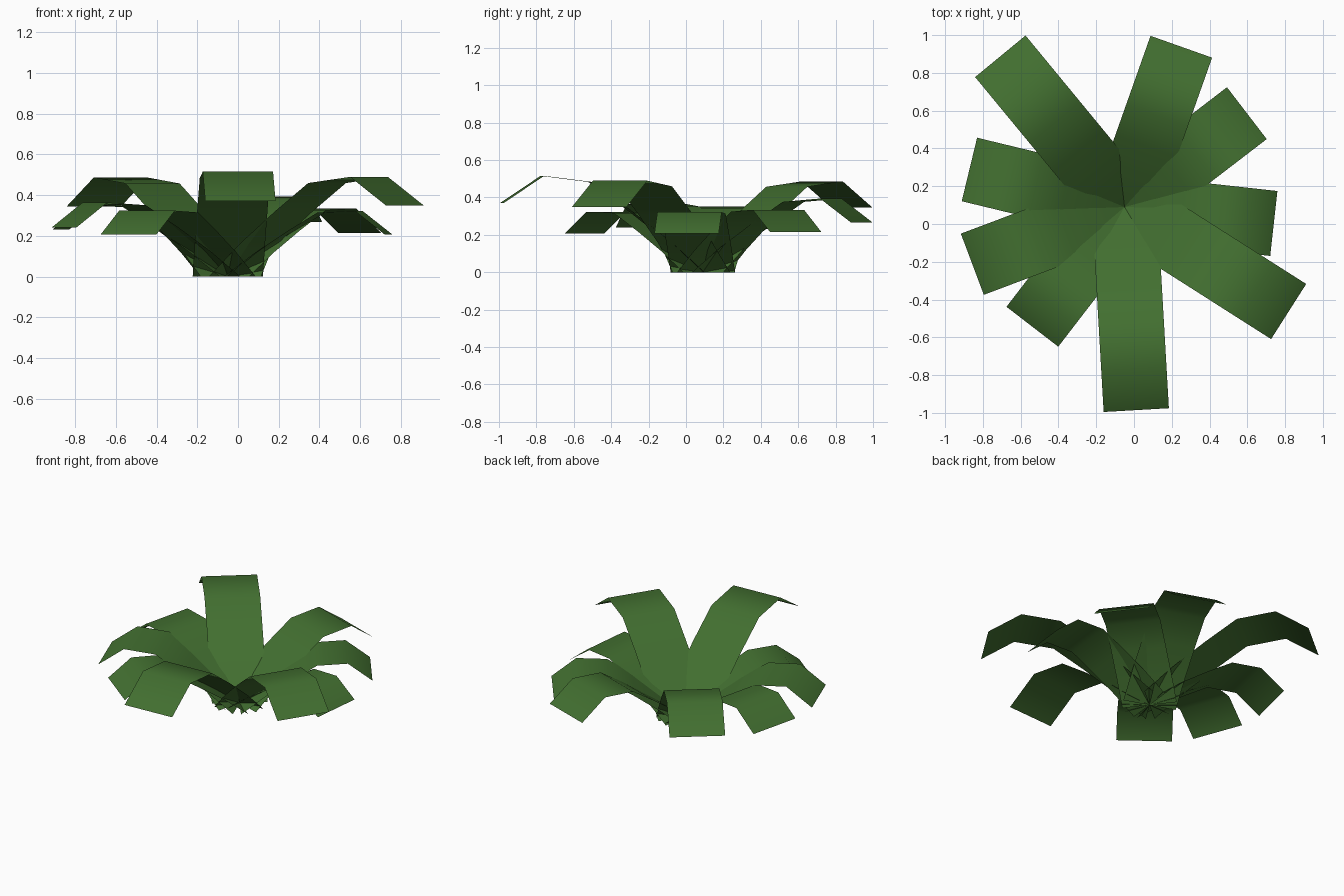
import bpy
import bmesh
from math import radians, sin, cos, atan2, hypot

cube = bpy.data.objects.get("Cube")
if cube:
    bpy.data.objects.remove(cube, do_unlink=True)

# Single leaf green
green = bpy.data.materials.new("leaf_green")
green.use_nodes = True
colour = (0.055, 0.16, 0.03, 1)
green.diffuse_color = colour
bsdf = green.node_tree.nodes["Principled BSDF"]
bsdf.inputs["Base Color"].default_value = colour
bsdf.inputs["Roughness"].default_value = 0.9

CENTRE = (-0.05, 0.09)
HALF_WIDTH = 0.173
# Arching leaf in side profile: distance out, height
PROFILE = [(0, 0), (0.185, 0.165), (0.385, 0.32), (0.58, 0.46), (0.825, 0.49), (1.033, 0.35)]


def add_leaf(name, heading, reach, tip_height):
    """A flat strip bent along the profile, scaled and tilted so its tip lands where asked."""
    out, up = PROFILE[-1]
    scale = hypot(reach, tip_height) / hypot(out, up)
    tilt = atan2(tip_height, reach) - atan2(up, out)
    a = radians(heading)
    bm = bmesh.new()
    rows = []
    for r, z in PROFILE:
        dist = scale * (r * cos(tilt) - z * sin(tilt))
        height = scale * (r * sin(tilt) + z * cos(tilt))
        rows.append([bm.verts.new((CENTRE[0] + dist * cos(a) - side * sin(a),
                                   CENTRE[1] + dist * sin(a) + side * cos(a),
                                   height))
                     for side in (-HALF_WIDTH, HALF_WIDTH)])
    for low, high in zip(rows, rows[1:]):
        face = bm.faces.new((low[0], high[0], high[1], low[1]))
        face.smooth = True
    mesh = bpy.data.meshes.new(name)
    bm.to_mesh(mesh)
    bm.free()
    mesh.materials.append(green)
    leaf = bpy.data.objects.new(name, mesh)
    bpy.context.collection.objects.link(leaf)


# Heading in degrees, reach from the centre, tip height
leaves = {
    "front_leaf": (-86.7, 1.077, 0.37),
    "front_left_leaf": (-32.5, 1.03, 0.35),
    "left_leaf": (-6.3, 0.795, 0.206),
    "back_left_leaf": (37.5, 0.816, 0.215),
    "back_leaf": (70.5, 0.90, 0.267),
    "back_right_leaf": (129.5, 1.034, 0.345),
    "right_back_leaf": (166.4, 0.845, 0.23),
    "right_front_leaf": (200.6, 0.861, 0.24),
    "front_right_leaf": (232.4, 0.80, 0.206),
}
for name, shape in leaves.items():
    add_leaf(name, *shape)
